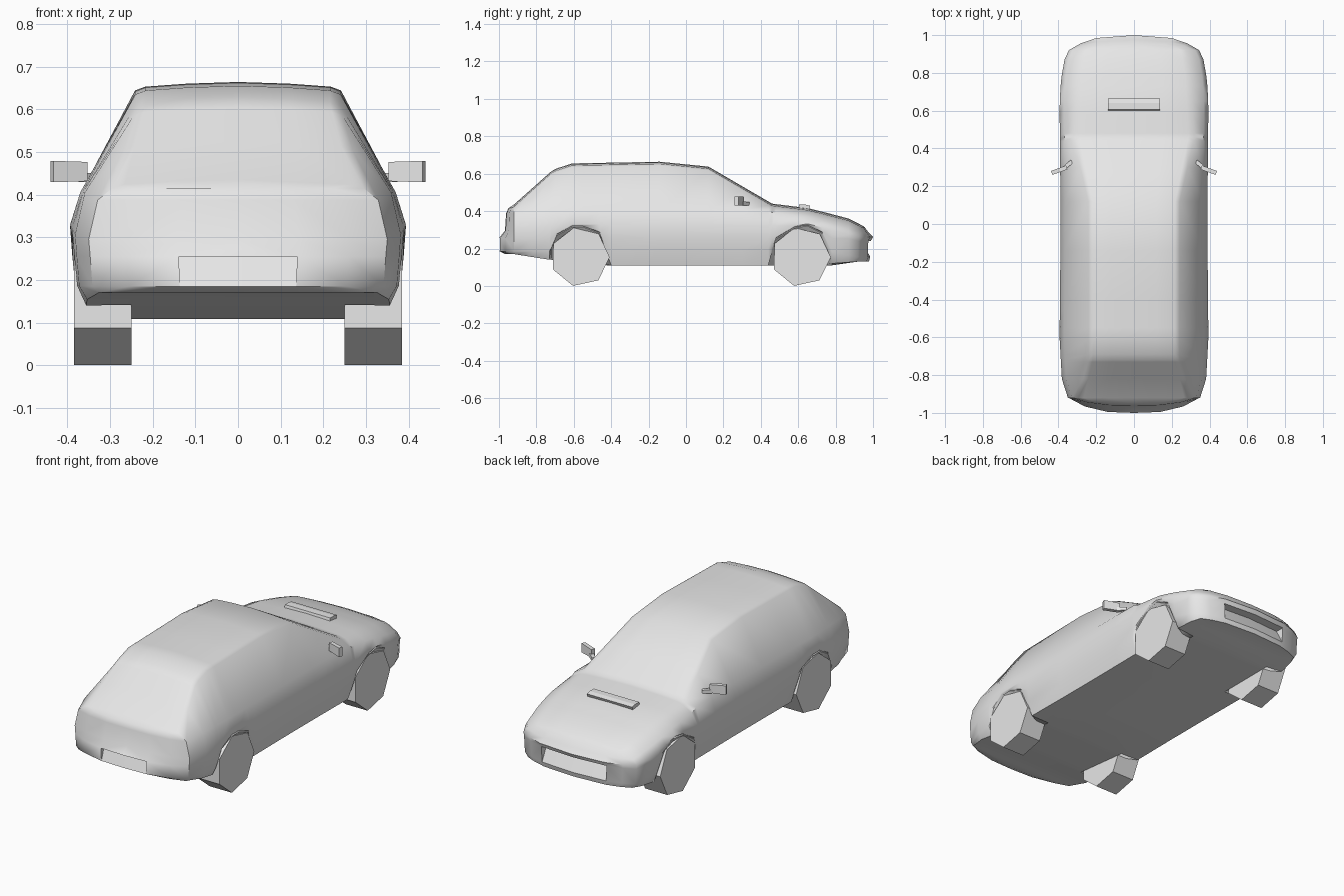
import bpy, bmesh, math
from mathutils import Matrix, Vector

cube = bpy.data.objects.get("Cube")
if cube:
    bpy.data.objects.remove(cube, do_unlink=True)

grey = bpy.data.materials.new("plain_grey")
grey.use_nodes = True
grey.diffuse_color = (0.8, 0.8, 0.8, 1)
grey.node_tree.nodes["Principled BSDF"].inputs["Base Color"].default_value = (0.8, 0.8, 0.8, 1)


def finish(name, bm, smooth_angle=None):
    bmesh.ops.recalc_face_normals(bm, faces=bm.faces[:])
    mesh = bpy.data.meshes.new(name)
    bm.to_mesh(mesh)
    bm.free()
    obj = bpy.data.objects.new(name, mesh)
    bpy.context.collection.objects.link(obj)
    mesh.materials.append(grey)
    if smooth_angle:
        bpy.ops.object.select_all(action="DESELECT")
        obj.select_set(True)
        bpy.context.view_layer.objects.active = obj
        bpy.ops.object.shade_smooth_by_angle(angle=math.radians(smooth_angle))
    return obj


def rail(points, y):
    """Value of a lengthwise guide line at y."""
    if y <= points[0][0]:
        return points[0][1]
    for (y0, v0), (y1, v1) in zip(points, points[1:]):
        if y <= y1:
            return v0 + (v1 - v0) * (y - y0) / (y1 - y0)
    return points[-1][1]


# Lengthwise guide lines of the body: (y, value)
TOP = [(-.92, .435), (-.71, .622), (-.61, .655), (-.14, .664), (.12, .638),
       (.46, .44), (.66, .415), (.87, .36), (.92, .335)]
SILL = [(-.92, .17), (-.73, .14), (-.72, .2), (-.69, .27), (-.61, .315), (-.55, .315),
        (-.46, .28), (-.4, .11), (.44, .11), (.48, .25), (.58, .31), (.65, .32),
        (.73, .28), (.78, .12), (.92, .13)]
FLOOR = [(-.92, .17), (-.72, .14), (-.4, .108), (.78, .11), (.92, .13)]
WIDTH = [(-.92, .35), (-.82, .382), (-.6, .394), (0, .388), (.63, .394), (.76, .387),
         (.87, .368), (.92, .345)]
ROOF_X = [(-.92, .295), (-.71, .24), (.12, .242), (.46, .32), (.8, .3), (.92, .275)]
LOWER = [(-.92, .185), (.7, .2), (.92, .155)]
WAIST = [(-.92, .295), (-.6, .33), (.7, .32), (.92, .262)]
EXTRA = [-.82, -.14, .12, .3, .46, .87]


def section(y):
    """Half cross-section from the floor centre round to the roof centre."""
    sill, w, top, rx = (rail(r, y) for r in (SILL, WIDTH, TOP, ROOF_X))
    edge = top - .02
    flare = min(1, max(0, (sill - .14) / .16))
    floor = rail(FLOOR, y)
    low = max(rail(LOWER, y), sill + .004)
    bumper = max(min(.255, rail(WAIST, y) - .022), low + .004)
    waist = max(rail(WAIST, y), bumper + .004)
    belt = max(min(.405, edge - .028), waist + .008)
    return [Vector(p) for p in (
        (0, y, floor), (.25, y, floor), (w * (.92 + .07 * flare), y, sill),
        (w * .975, y, low), (w * .99, y, bumper), (w, y, waist),
        (w * .94, y, belt), (rx, y, edge), (rx * .9, y, edge + .009),
        (rx * .5, y, edge + .016), (0, y, top))]


def close_end(bm, ring, depths, columns, recess_depth):
    """Curved end panel with bumper and a sloping central recess."""
    rows = []
    for vert, centre_y in zip(ring[2:8], depths):
        row = [vert]
        for f in columns:
            row.append(bm.verts.new((vert.co.x * f,
                                     centre_y + (vert.co.y - centre_y) * f ** 3, vert.co.z)))
        rows.append(row)
    last = len(columns) - 1
    for i, (low, high) in enumerate(zip(rows, rows[1:])):
        for j in range(last + 1):
            a, b, c, d = low[j], low[j + 1], high[j + 1], high[j]
            if i == 1 and j == last:
                push = Vector((0, recess_depth, 0))
                e, f = bm.verts.new(d.co + push), bm.verts.new(c.co + push)
                bm.faces.new((a, b, f, e))
                bm.faces.new((e, f, c, d))
                bm.faces.new((a, e, d))
            else:
                bm.faces.new((a, b, c, d))
    bm.faces.new(rows[0] + [ring[0], ring[1]])
    bm.faces.new(rows[-1] + ring[:7:-1])


# Body shell: half loft, both ends, then mirrored
bm = bmesh.new()
stations = sorted({y for y, _ in SILL} | set(EXTRA))
rings = [[bm.verts.new(p) for p in section(y)] for y in stations]
for a, b in zip(rings, rings[1:]):
    for i in range(len(a) - 1):
        bm.faces.new((a[i], a[i + 1], b[i + 1], b[i]))
close_end(bm, rings[0], (-.965, -.998, -1, -.968, -.962, -.95), (.75, .4, 0), .03)
close_end(bm, rings[-1], (.978, .985, .988, 1, .975, .955), (.82, .58, 0), -.05)
bmesh.ops.mirror(bm, geom=bm.verts[:] + bm.edges[:] + bm.faces[:], axis="X", merge_dist=.0005)
finish("car_body", bm, 42)


def prism(name, outline, x0, x1):
    """Solid with a side outline of (y, z) points, spanning x0 to x1."""
    bm = bmesh.new()
    ends = [[bm.verts.new((x, y, z)) for y, z in outline] for x in (x0, x1)]
    for end in ends:
        bm.faces.new(end)
    n = len(outline)
    for i in range(n):
        k = (i + 1) % n
        bm.faces.new((ends[0][i], ends[0][k], ends[1][k], ends[1][i]))
    return finish(name, bm)


def block(name, centre, size, turn, taper):
    """Turned box, narrower at its inner end."""
    bm = bmesh.new()
    bmesh.ops.create_cube(bm, size=1)
    side = math.copysign(1, centre[0])
    for v in bm.verts:
        if v.co.x * side < 0:
            v.co.z *= taper
    bm.transform(Matrix.Translation(centre) @ Matrix.Rotation(turn, 4, "Z")
                 @ Matrix.Diagonal((*size, 1)))
    return finish(name, bm)


# Seven-sided wheels, door mirrors on stalks
RADIUS = .159
for side, label in ((1, "left"), (-1, "right")):
    for centre_y, place in ((.615, "front"), (-.567, "rear")):
        angles = [math.radians(256.5) + math.tau * i / 7 for i in range(7)]
        prism(f"{place}_{label}_wheel",
              [(centre_y + RADIUS * math.cos(a), .155 + RADIUS * math.sin(a)) for a in angles],
              side * .25, side * .385)
    block(f"{label}_mirror", (side * .396, .285, .454), (.085, .022, .05), side * -.35, .9)
    block(f"{label}_mirror_stalk", (side * .348, .315, .44), (.05, .02, .022), side * -.7, .8)

# Bonnet air scoop
prism("bonnet_scoop", [(.6, .415), (.605, .434), (.64, .434), (.665, .428), (.655, .405)],
      -.138, .138)
